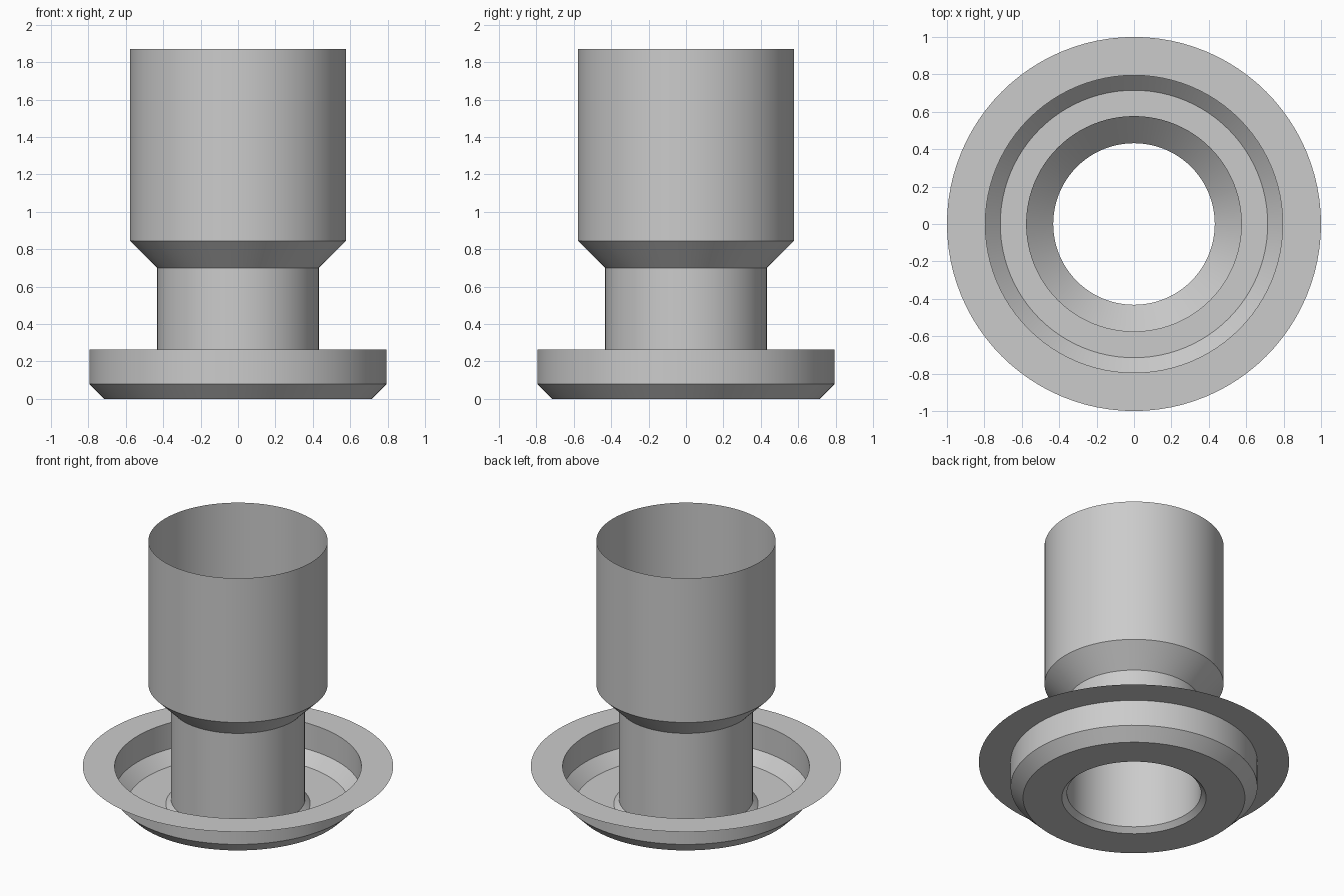
import bpy
import bmesh
from math import cos, sin, tau, radians

SIDES = 96

cube = bpy.data.objects.get("Cube")
if cube:
    bpy.data.objects.remove(cube, do_unlink=True)

grey = bpy.data.materials.new("plain_grey")
grey.use_nodes = True
colour = (0.6, 0.6, 0.6, 1)
grey.diffuse_color = colour
grey.node_tree.nodes["Principled BSDF"].inputs["Base Color"].default_value = colour


def lathe(name, profile):
    """Turn an open (radius, height) profile into a thin sheet around z."""
    bm = bmesh.new()
    rings = [[bm.verts.new((r * cos(tau * i / SIDES), r * sin(tau * i / SIDES), z))
              for i in range(SIDES)] for r, z in profile]
    for low, high in zip(rings, rings[1:]):
        for i in range(SIDES):
            j = (i + 1) % SIDES
            bm.faces.new((low[i], low[j], high[j], high[i]))
    mesh = bpy.data.meshes.new(name)
    bm.to_mesh(mesh)
    bm.free()
    mesh.materials.append(grey)
    obj = bpy.data.objects.new(name, mesh)
    bpy.context.collection.objects.link(obj)
    bpy.ops.object.select_all(action="DESELECT")
    obj.select_set(True)
    bpy.context.view_layer.objects.active = obj
    bpy.ops.object.shade_smooth_by_angle(angle=radians(25))
    return obj


# Flat rim, dish wall, bevel, floor and the small chamfer around the hole
lathe("flanged_dish", [(1.0, 0.265), (0.795, 0.265), (0.795, 0.08),
                       (0.715, 0), (0.465, 0), (0.432, 0.033)])

# Narrow open tube
lathe("neck", [(0.432, 0.033), (0.432, 0.70)])

# Conical shoulder and wide open tube
lathe("upper_cup", [(0.432, 0.70), (0.577, 0.845), (0.577, 1.87)])
